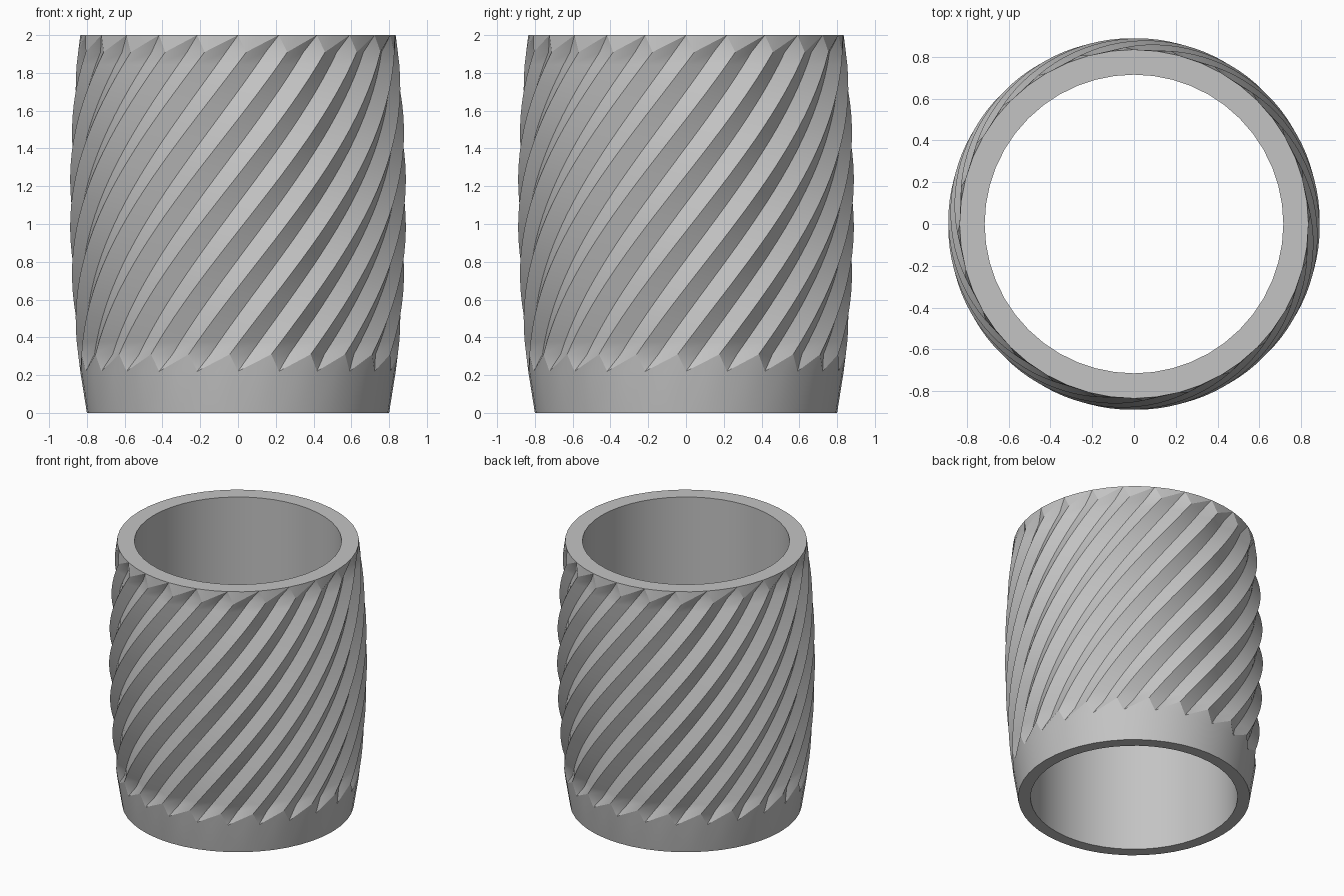
import bpy, bmesh, math

if "Cube" in bpy.data.objects:
    bpy.data.objects.remove(bpy.data.objects["Cube"], do_unlink=True)

FLUTES = 24
COLS = FLUTES * 2              # one valley and one ridge column per flute
STEP = 2 * math.pi / COLS
BOTTOM, TOP, RUNOUT = 0.22, 2.0, 0.09
TWIST = math.radians(90)
ROWS = 24
BORE = 0.715
DEPTH = 0.041
MID = (BOTTOM + TOP) / 2
HALF = (TOP - BOTTOM) / 2

bm = bmesh.new()


def ring(z, valley, ridge, turn=0.0):
    """Ring of vertices alternating between valley and ridge radius."""
    radii = (valley, ridge)
    return [bm.verts.new((radii[i % 2] * math.cos(i * STEP + turn),
                          radii[i % 2] * math.sin(i * STEP + turn), z))
            for i in range(COLS)]


def bridge(a, b, split=None):
    """Join two rings; split=0 fans triangles from ring-a valleys, 1 from ring-b valleys."""
    for i in range(COLS):
        j = (i + 1) % COLS
        if split is None:
            bm.faces.new((a[i], a[j], b[j], b[i]))
        elif (i + split) % 2 == 0:
            bm.faces.new((a[i], a[j], b[j]))
            bm.faces.new((a[i], b[j], b[i]))
        else:
            bm.faces.new((a[i], a[j], b[i]))
            bm.faces.new((a[j], b[j], b[i]))


def flute_ring(z):
    """Barrel-shaped ridge line with grooves of even depth."""
    ridge = 0.89 - 0.053 * ((z - MID) / HALF) ** 2
    return ring(z, ridge - DEPTH, ridge, TWIST * (z - BOTTOM) / (TOP - BOTTOM))


# plain collar at the foot
foot = ring(0, 0.8, 0.8)
collar = ring(BOTTOM, 0.835, 0.835)
bridge(foot, collar)

# twisted flutes that run out to a point at both ends
start, length = BOTTOM + RUNOUT, TOP - BOTTOM - 2 * RUNOUT
flutes = [flute_ring(start + length * k / ROWS) for k in range(ROWS + 1)]
bridge(collar, flutes[0], split=0)
for lower, upper in zip(flutes, flutes[1:]):
    bridge(lower, upper)
rim = ring(TOP, 0.835, 0.835, TWIST)
bridge(flutes[-1], rim, split=1)

# flat rim, straight bore and flat underside
bore_top = ring(TOP, BORE, BORE, TWIST)
bore_low = ring(0, BORE, BORE)
bridge(rim, bore_top)
shift = round(TWIST / STEP)    # line the bore columns up again after the twist
bridge(bore_top[-shift:] + bore_top[:-shift], bore_low)
bridge(bore_low, foot)

bmesh.ops.recalc_face_normals(bm, faces=bm.faces)
mesh = bpy.data.meshes.new("fluted_sleeve")
bm.to_mesh(mesh)
bm.free()
sleeve = bpy.data.objects.new("fluted_sleeve", mesh)
bpy.context.collection.objects.link(sleeve)

# single grey finish
grey = bpy.data.materials.new("plain_grey")
grey.use_nodes = True
color = (0.55, 0.55, 0.55, 1)
grey.diffuse_color = color
grey.node_tree.nodes["Principled BSDF"].inputs["Base Color"].default_value = color
mesh.materials.append(grey)

bpy.context.view_layer.objects.active = sleeve
sleeve.select_set(True)
bpy.ops.object.shade_smooth_by_angle(angle=math.radians(25))
